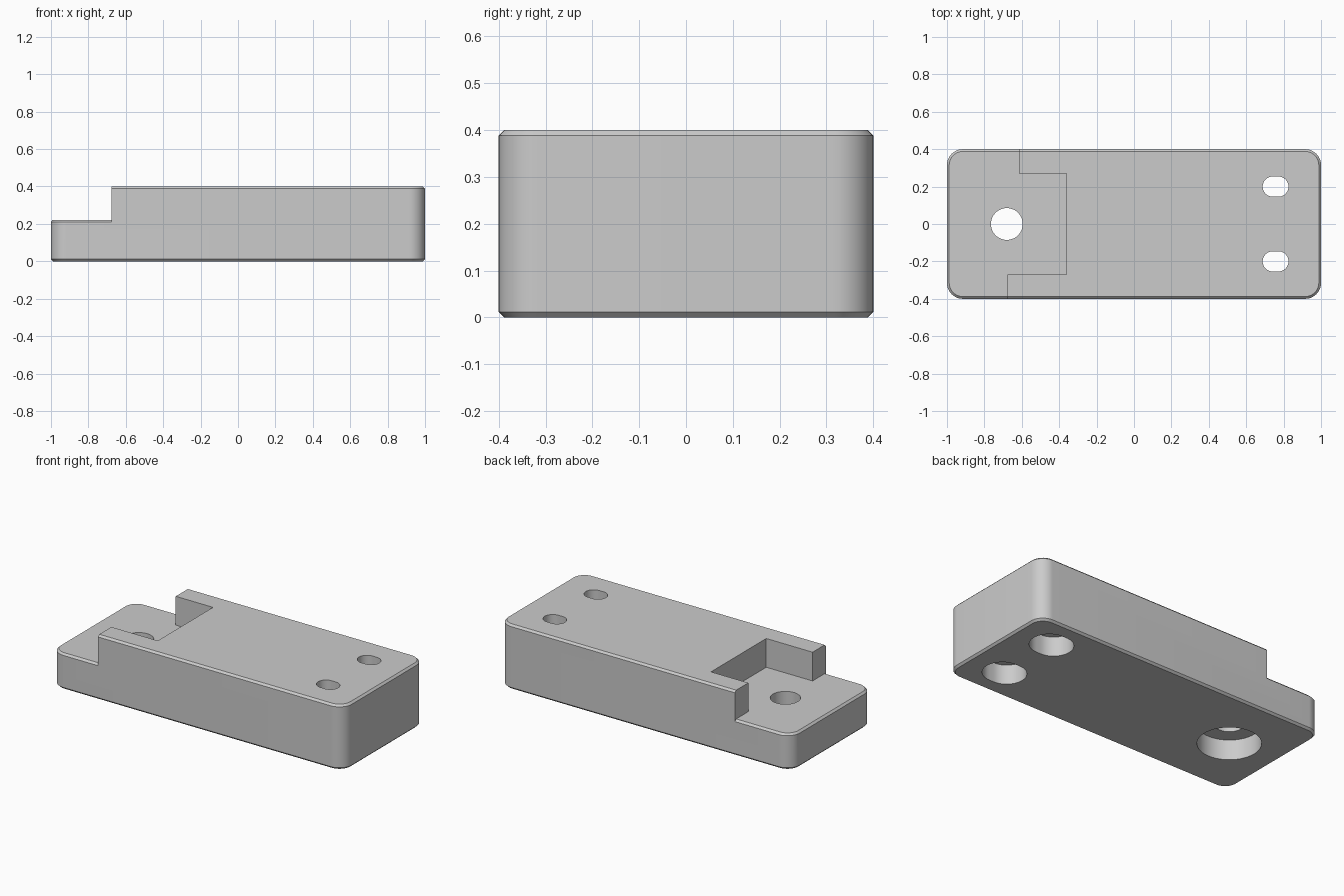
import bpy, bmesh
from math import cos, sin, pi

cube = bpy.data.objects.get("Cube")
if cube:
    bpy.data.objects.remove(cube, do_unlink=True)

HALF_X, HALF_Y, HEIGHT, DECK = 1.0, 0.4, 0.4, 0.222
RADIUS, CHAMFER = 0.085, 0.012

grey = bpy.data.materials.new("light grey plastic")
grey.use_nodes = True
grey.diffuse_color = (0.6, 0.6, 0.6, 1)
grey.node_tree.nodes["Principled BSDF"].inputs["Base Color"].default_value = (0.6, 0.6, 0.6, 1)


def rounded(hx, hy, r, n=12, cx=0, cy=0):
    """Outline of a rounded rectangle, counter-clockwise."""
    pts = []
    for q, (sx, sy) in enumerate([(1, 1), (-1, 1), (-1, -1), (1, -1)]):
        for i in range(n + 1):
            a = (q + i / n) * pi / 2
            pts.append((cx + sx * (hx - r) + r * cos(a), cy + sy * (hy - r) + r * sin(a)))
    return pts


def loft(name, layers):
    """Solid through a stack of (outline, z) layers."""
    bm = bmesh.new()
    rings = [[bm.verts.new((x, y, z)) for x, y in pts] for pts, z in layers]
    n = len(rings[0])
    for low, high in zip(rings, rings[1:]):
        for i in range(n):
            j = (i + 1) % n
            bm.faces.new((low[i], low[j], high[j], high[i]))
    bm.faces.new(rings[0][::-1])
    bm.faces.new(rings[-1])
    bmesh.ops.remove_doubles(bm, verts=bm.verts, dist=1e-5)
    bmesh.ops.recalc_face_normals(bm, faces=bm.faces)
    mesh = bpy.data.meshes.new(name)
    bm.to_mesh(mesh)
    bm.free()
    mesh.materials.append(grey)
    obj = bpy.data.objects.new(name, mesh)
    bpy.context.collection.objects.link(obj)
    return obj


def slab(name, top, grow=0.0):
    """Rounded block with chamfered rims; grow widens it along the same chamfer planes."""
    def ring(d):
        return rounded(HALF_X + d, HALF_Y + d, RADIUS + d)
    c = CHAMFER
    return loft(name, [(ring(-c), 0), (ring(grow), c + grow),
                       (ring(grow), top - c - grow), (ring(-c), top)])


def cut(target, cutter):
    cutter.hide_render = True
    mod = target.modifiers.new("cut", 'BOOLEAN')
    mod.operation = 'DIFFERENCE'
    mod.solver = 'EXACT'
    mod.object = cutter
    bpy.context.view_layer.objects.active = target
    bpy.ops.object.modifier_apply(modifier=mod.name)
    bpy.data.objects.remove(cutter, do_unlink=True)


def hole(x, y, r, stretch, z0, z1):
    """Round or slightly elongated hole cutter."""
    pts = rounded(r + stretch, r, r, 12, x, y)
    cut(body, loft("hole_cutter", [(pts, z0), (pts, z1)]))


body = slab("mounting_block", HEIGHT)

# Stepped end with its pocket, leaving a chamfered lower deck
step = [(-1.2, -0.6), (-0.677, -0.6), (-0.677, -0.27), (-0.36, -0.27),
        (-0.36, 0.27), (-0.615, 0.27), (-0.615, 0.6), (-1.2, 0.6)]
step_cutter = loft("step_cutter", [(step, 0.1), (step, 0.6)])
cut(step_cutter, slab("deck_keeper", DECK, 0.01))
cut(body, step_cutter)

# Large screw hole with a counterbore underneath
hole(-0.68, 0, 0.085, 0, -0.1, 0.6)
hole(-0.68, 0, 0.177, 0, -0.1, 0.124)

# Pair of slotted screw holes with counterbores underneath
for y in (-0.2, 0.2):
    hole(0.757, y, 0.054, 0.015, -0.1, 0.6)
    hole(0.757, y, 0.111, 0.015, -0.1, 0.12)

bpy.ops.object.select_all(action='DESELECT')
body.select_set(True)
bpy.context.view_layer.objects.active = body
bpy.ops.object.shade_smooth_by_angle(angle=pi / 6)
